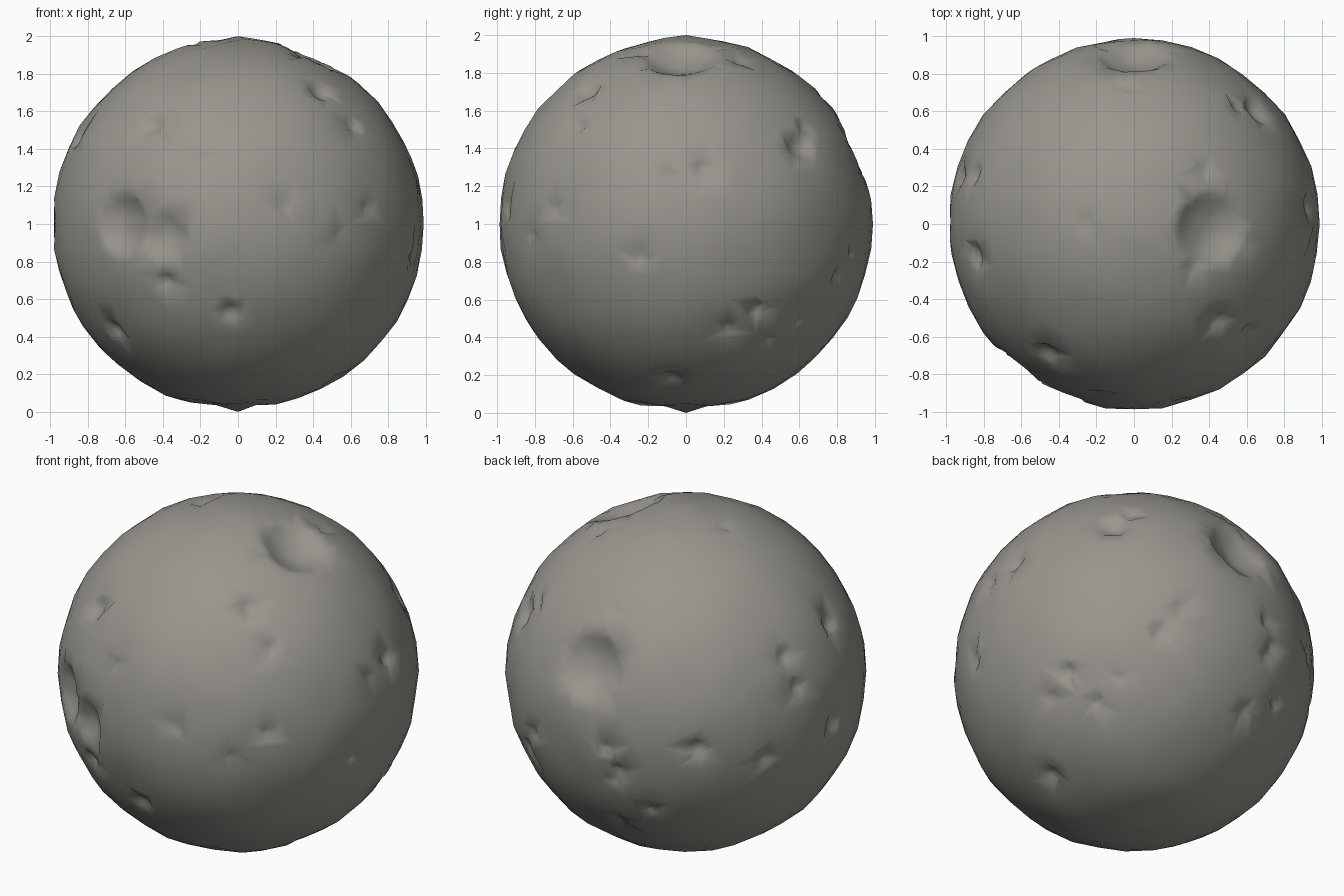
import bpy, bmesh, math, random
from mathutils import Vector

if "Cube" in bpy.data.objects:
    bpy.data.objects.remove(bpy.data.objects["Cube"])

random.seed(4)


def view_dir(u, v, az, el):
    """Point of the unit sphere seen at (u, v) from a camera at azimuth az, elevation el."""
    a, e = math.radians(az), math.radians(el)
    fwd = Vector((math.cos(a) * math.cos(e), math.sin(a) * math.cos(e), math.sin(e)))
    right = Vector((-math.sin(a), math.cos(a), 0))
    up = fwd.cross(right)
    return (right * u + up * v + fwd * math.sqrt(max(0, 1 - u * u - v * v))).normalized()


FRONT, RIGHT, TOP = (-90, 0), (0, 0), (-90, 90)
FRONT_RIGHT, BACK_LEFT, BACK_RIGHT = (-55, 25), (125, 25), (55, -20)

# Large bowl craters: view, u, v, radius, depth
bowls = [
    (TOP, .42, -.03, .21, .09),
    (FRONT, -.63, 0, .18, .08),
    (FRONT, -.40, -.06, .15, .06),
    (view := (90, 0), 0, .38, .21, .09),
]
# Small pits grouped by the view they face: u, v, radius
pit_views = {
    FRONT: [(-.39, -.31, .06), (-.04, -.48, .07), (.25, .10, .05), (.70, .08, .05),
            (-.67, -.57, .07), (.45, .72, .08), (.55, -.05, .04), (-.2, .35, .04)],
    RIGHT: [(-.25, -.17, .06), (.23, -.56, .05), (.6, .42, .08), (-.1, .26, .05),
            (-.52, .72, .07), (.82, -.28, .06), (.44, -.63, .05)],
    TOP: [(-.25, 0, .04), (.38, .29, .05), (.32, -.23, .05), (.66, .62, .09),
          (.44, -.52, .06), (-.05, .74, .04), (-.47, -.70, .08), (-.86, -.18, .07), (.62, -.58, .06)],
    BACK_LEFT: [(.55, .09, .06), (.62, -.08, .06), (-.45, -.42, .06), (.06, -.43, .07),
                (.44, -.48, .06), (-.41, -.6, .05), (.8, .27, .07), (.83, -.28, .08), (-.2, -.77, .05)],
    BACK_RIGHT: [(-.44, -.17, .06), (.18, .2, .06), (-.49, -.7, .07), (-.15, -.21, .04),
                 (.72, .05, .06), (-.72, .5, .07), (-.1, .78, .06), (.56, -.33, .05)],
}
craters = [(view_dir(u, v, *w), r, d) for w, u, v, r, d in bowls]
pits = [(view_dir(u, v, *w), r, r * .5) for w, lst in pit_views.items() for u, v, r in lst]

# Coarse ball, slightly irregular
bm = bmesh.new()
bmesh.ops.create_icosphere(bm, subdivisions=4, radius=1)
for v in bm.verts:
    n = v.co.normalized()
    if n.z > .999:
        r = 1.0
    elif n.z < -.999:
        r = 1.0        # pointed lowest spot
    elif n.z < -.97:
        r = .972
    else:
        r = .988 + random.uniform(-.006, .006)
    v.co = n * r


def refine(spots, margin):
    edges = [e for e in bm.edges
             if any((((e.verts[0].co + e.verts[1].co) / 2).normalized() - c).length < r + margin
                    for c, r, d in spots)]
    bmesh.ops.subdivide_edges(bm, edges=edges, cuts=1, use_grid_fill=True)
    bmesh.ops.triangulate(bm, faces=bm.faces[:])


# Finer mesh only where craters and pits are dug
refine(craters + pits, .04)
refine(craters + pits, .01)

# Dig craters and pits
for v in bm.verts:
    n = v.co.normalized()
    drop = 0
    for c, r, d in craters + pits:
        t = (n - c).length / r
        if t < 1:
            drop = max(drop, d * (1 - t * t))
    v.co = n * (v.co.length - drop) + Vector((0, 0, 1))

mesh = bpy.data.meshes.new("asteroid")
bm.to_mesh(mesh)
bm.free()
mesh.shade_smooth()
rock = bpy.data.materials.new("warm grey rock")
rock.diffuse_color = (.32, .305, .275, 1)
rock.use_nodes = True
rock.node_tree.nodes["Principled BSDF"].inputs["Base Color"].default_value = rock.diffuse_color
mesh.materials.append(rock)
bpy.context.collection.objects.link(bpy.data.objects.new("asteroid", mesh))
